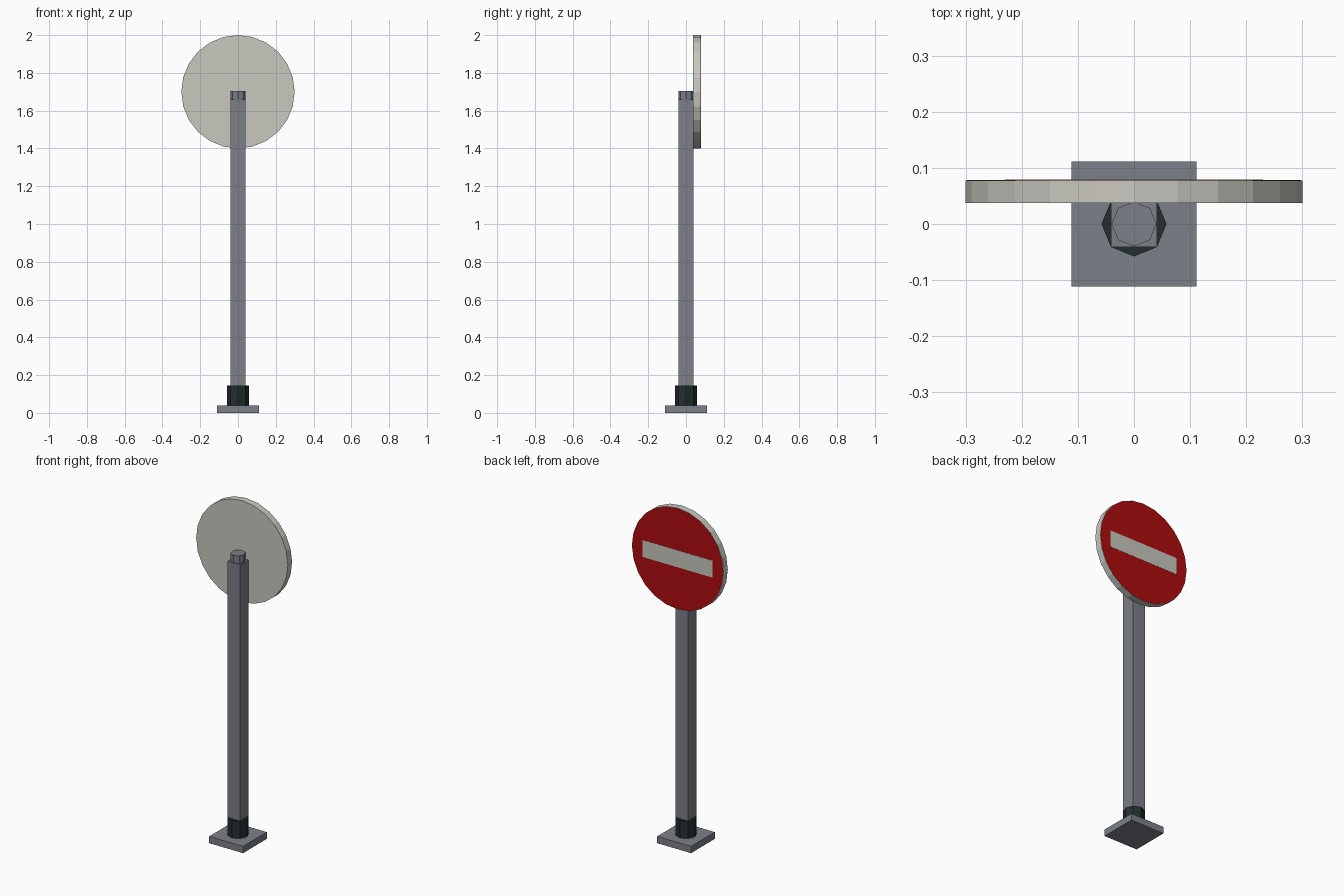
import bpy
import bmesh
import math
from mathutils import Matrix

if "Cube" in bpy.data.objects:
    bpy.data.objects.remove(bpy.data.objects["Cube"])


def material(name, rgb):
    m = bpy.data.materials.new(name)
    m.diffuse_color = (*rgb, 1.0)
    m.use_nodes = True
    m.node_tree.nodes["Principled BSDF"].inputs["Base Color"].default_value = m.diffuse_color
    return m


GREY = material("post grey", (0.20, 0.215, 0.245))
DARK = material("sleeve dark green grey", (0.016, 0.028, 0.029))
WHITE = material("off white", (0.58, 0.58, 0.53))
RED = material("sign red", (0.43, 0.004, 0.005))


def finish(bm, name, mat):
    me = bpy.data.meshes.new(name)
    bm.to_mesh(me)
    bm.free()
    me.materials.append(mat)
    ob = bpy.data.objects.new(name, me)
    bpy.context.collection.objects.link(ob)
    return ob


def box(name, mat, lo, hi):
    bm = bmesh.new()
    size = [b - a for a, b in zip(lo, hi)]
    mid = [(a + b) / 2 for a, b in zip(lo, hi)]
    bmesh.ops.create_cube(bm, size=1, matrix=Matrix.Translation(mid) @ Matrix.Diagonal((*size, 1)))
    return finish(bm, name, mat)


def prism(name, mat, sides, radius, depth, centre, face_back=False):
    bm = bmesh.new()
    turn = Matrix.Rotation(math.pi / 2 if face_back else 0, 4, 'X')
    bmesh.ops.create_cone(bm, cap_ends=True, segments=sides, radius1=radius, radius2=radius,
                          depth=depth, matrix=Matrix.Translation(centre) @ turn)
    return finish(bm, name, mat)


# Foot, sleeve, square post and octagonal cap
box("base_plate", GREY, (-0.111, -0.111, 0), (0.111, 0.111, 0.04))
prism("sleeve", DARK, 8, 0.058, 0.105, (0, 0, 0.0925))
box("post", GREY, (-0.041, -0.041, 0.145), (0.041, 0.041, 1.66))
prism("post_cap", GREY, 8, 0.04, 0.045, (0, 0, 1.6825))

# Round sign with a red face and white bar on the +y side
prism("sign_disc", WHITE, 24, 0.30, 0.04, (0, 0.0575, 1.70), True)
prism("sign_red_face", RED, 24, 0.298, 0.002, (0, 0.0775, 1.70), True)
box("sign_bar", WHITE, (-0.23, 0.077, 1.65), (0.23, 0.0795, 1.75))
